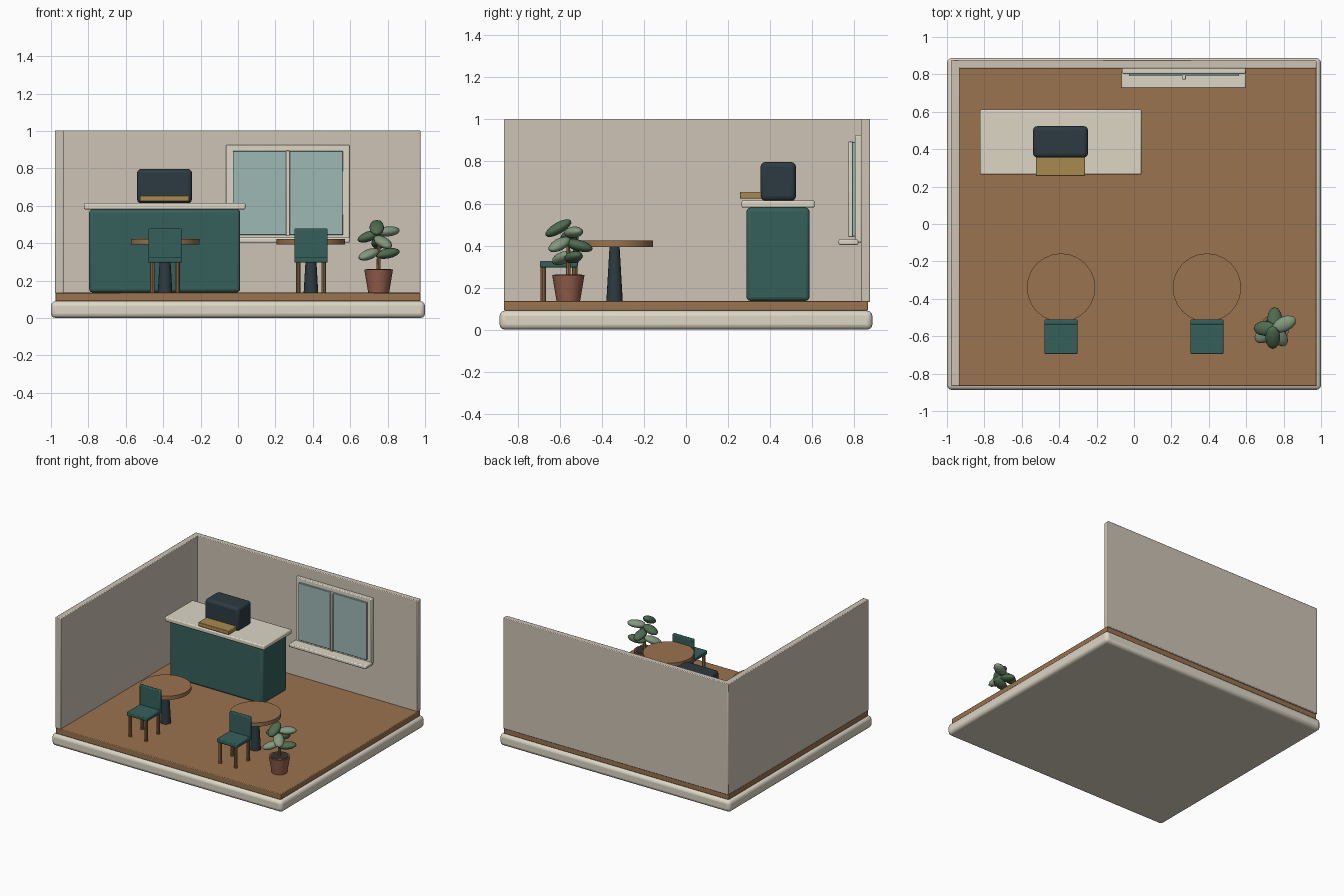
import bpy, math
from mathutils import Euler

if "Cube" in bpy.data.objects:
    bpy.data.objects.remove(bpy.data.objects["Cube"])

mats = {}

def material(name, hexcol):
    rgb = [int(hexcol[i:i + 2], 16) / 255 for i in (0, 2, 4)]
    m = bpy.data.materials.new(name)
    m.diffuse_color = [((c + 0.055) / 1.055) ** 2.4 for c in rgb] + [1]
    m.use_nodes = True
    m.node_tree.nodes["Principled BSDF"].inputs["Base Color"].default_value = m.diffuse_color
    mats[name] = m

for n, h in dict(cream='DDD6C6', wall='CDC4B6', wood='9A734E', teal='35605B', dark='2D3B42',
                 brass='A98A50', glass='9DB8B5', clay='95604D', leaf_dark='4F6B50',
                 leaf_light='84997F', soil='3A332E').items():
    material(n, h)

def finish(o, name, mat, bevel=0, seg=2, smooth=True):
    o.name = name
    o.data.materials.append(mats[mat])
    if bevel:
        b = o.modifiers.new('bevel', 'BEVEL')
        b.width, b.segments = bevel, seg
    if smooth:
        bpy.ops.object.shade_smooth_by_angle(angle=math.radians(35))
    return o

def box(name, mat, x, y, z, bevel=0.004, seg=2):
    """Box from (min, max) ranges on each axis."""
    bpy.ops.mesh.primitive_cube_add(size=1, location=[(a + b) / 2 for a, b in (x, y, z)])
    o = bpy.context.object
    o.scale = [b - a for a, b in (x, y, z)]
    bpy.ops.object.transform_apply(location=False, rotation=False, scale=True)
    return finish(o, name, mat, bevel, seg)

def cone(name, mat, x, y, z, r1, r2, sides=16):
    bpy.ops.mesh.primitive_cone_add(vertices=sides, radius1=r1, radius2=r2, depth=z[1] - z[0],
                                    location=(x, y, (z[0] + z[1]) / 2))
    return finish(bpy.context.object, name, mat)

# base, floor and the two walls
box('base', 'cream', (-1, 1), (-0.887, 0.887), (0, 0.09), 0.025, 3)
box('floor', 'wood', (-0.977, 0.977), (-0.866, 0.866), (0.09, 0.135), 0.005)
box('left_wall', 'wall', (-0.979, -0.932), (-0.866, 0.876), (0.132, 1.003), 0.005)
box('back_wall', 'wall', (-0.979, 0.975), (0.832, 0.876), (0.132, 1.003), 0.005)

# counter with machine and tray
box('counter_body', 'teal', (-0.796, 0.012), (0.288, 0.588), (0.137, 0.58), 0.018, 3)
box('counter_top', 'cream', (-0.824, 0.04), (0.264, 0.612), (0.58, 0.615), 0.008)
box('machine', 'dark', (-0.54, -0.246), (0.355, 0.523), (0.613, 0.797), 0.022, 3)
box('machine_tray', 'brass', (-0.525, -0.262), (0.256, 0.365), (0.624, 0.655), 0.004)

# window on the back wall
box('window_frame', 'cream', (-0.064, 0.596), (0.803, 0.836), (0.415, 0.925), 0.006)
box('window_glass', 'glass', (-0.028, 0.562), (0.79, 0.806), (0.444, 0.893), 0.002, 1)
box('window_mullion', 'cream', (0.257, 0.277), (0.773, 0.795), (0.44, 0.896), 0.004)
box('window_sill', 'cream', (-0.068, 0.598), (0.726, 0.82), (0.403, 0.43), 0.007)

# two tables, each with a chair
for side, cx in (('left', -0.39), ('right', 0.39)):
    cone(side + '_table_top', 'wood', cx, -0.34, (0.393, 0.423), 0.183, 0.183, 24)
    cone(side + '_table_pedestal', 'dark', cx, -0.34, (0.135, 0.395), 0.039, 0.024)
    box(side + '_chair_seat', 'teal', (cx - 0.089, cx + 0.089), (-0.695, -0.515), (0.296, 0.327), 0.006)
    box(side + '_chair_back', 'teal', (cx - 0.089, cx + 0.089), (-0.538, -0.511), (0.315, 0.478), 0.006)
    for i, (sx, sy) in enumerate(((-1, -1), (1, -1), (-1, 1), (1, 1))):
        cone(f'{side}_chair_leg_{i}', 'wood', cx + sx * 0.068, -0.605 + sy * 0.075,
             (0.135, 0.3), 0.013, 0.013, 10)

# potted plant
px, py = 0.752, -0.56
cone('plant_pot', 'clay', px, py, (0.135, 0.26), 0.056, 0.077)
cone('plant_soil', 'soil', px, py, (0.255, 0.263), 0.066, 0.066)
cone('plant_stem', 'wood', px, py, (0.26, 0.46), 0.011, 0.008, 8)

# leaves: centre, half length, heading, upward tilt (degrees), shade
leaves = [
    ((0.742, -0.607, 0.483), 0.070, -90, -30, 'leaf_dark'),
    ((0.803, -0.535, 0.463), 0.068, 25, 5, 'leaf_light'),
    ((0.698, -0.558, 0.436), 0.062, 180, -20, 'leaf_dark'),
    ((0.775, -0.602, 0.405), 0.066, -50, -25, 'leaf_light'),
    ((0.752, -0.510, 0.400), 0.068, 90, -15, 'leaf_dark'),
    ((0.800, -0.535, 0.345), 0.070, 20, 10, 'leaf_dark'),
    ((0.700, -0.590, 0.340), 0.066, 215, -20, 'leaf_light'),
]
for i, (loc, length, yaw, tilt, shade) in enumerate(leaves):
    bpy.ops.mesh.primitive_uv_sphere_add(segments=12, ring_count=8, radius=1, location=loc)
    o = bpy.context.object
    o.scale = (length, 0.04, 0.027)
    o.rotation_euler = Euler((0, -math.radians(tilt), math.radians(yaw)))
    finish(o, f'leaf_{i}', shade)
